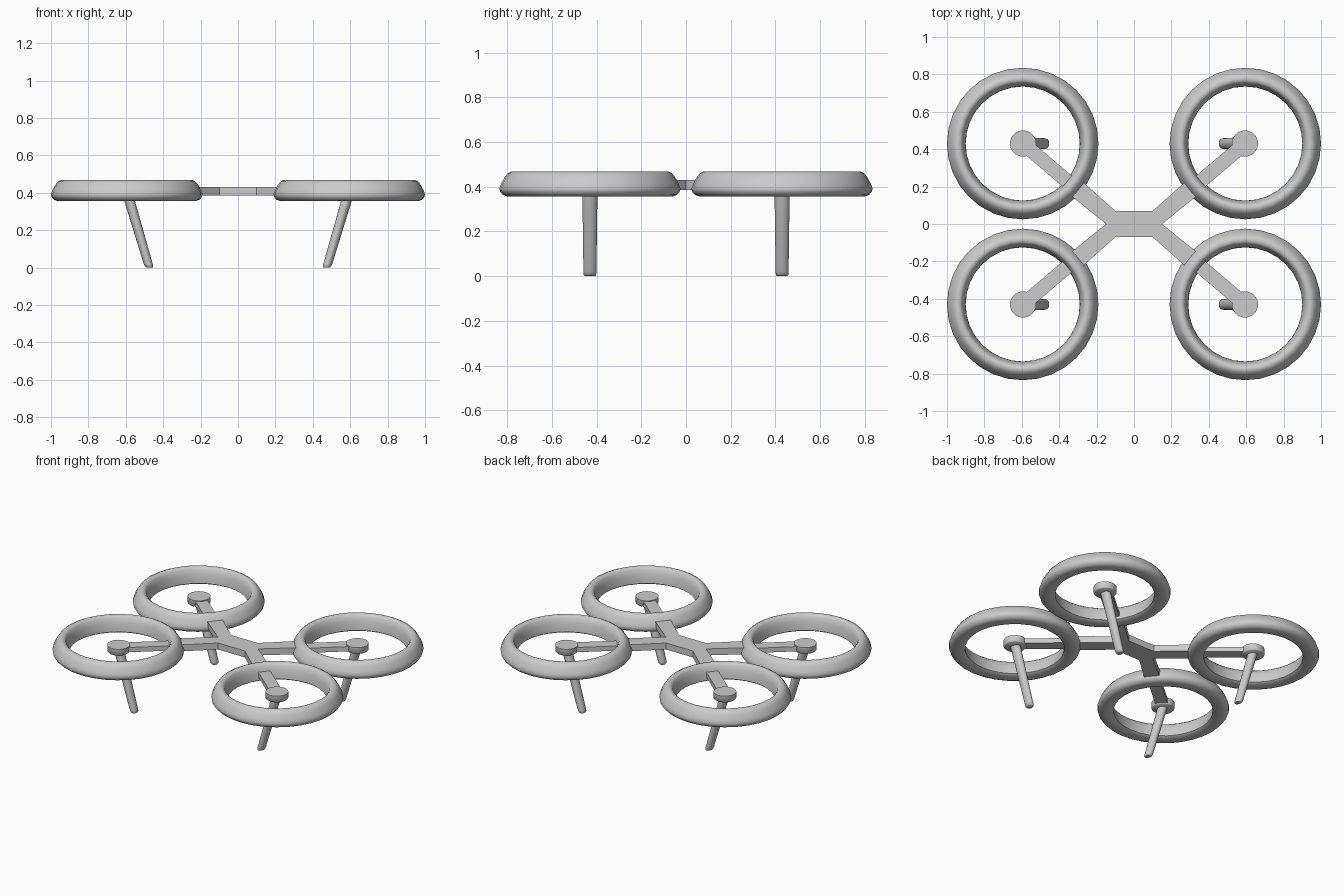
import bpy, bmesh, math
from mathutils import Vector

if "Cube" in bpy.data.objects:
    bpy.data.objects.remove(bpy.data.objects["Cube"])

grey = bpy.data.materials.new("light grey")
grey.diffuse_color = (0.6, 0.6, 0.6, 1)
grey.use_nodes = True
grey.node_tree.nodes["Principled BSDF"].inputs["Base Color"].default_value = grey.diffuse_color
HUB = Vector((0.593, 0.43))


def make(name, bm, angle=None):
    bmesh.ops.recalc_face_normals(bm, faces=bm.faces)
    mesh = bpy.data.meshes.new(name)
    bm.to_mesh(mesh)
    bm.free()
    mesh.materials.append(grey)
    ob = bpy.data.objects.new(name, mesh)
    bpy.context.collection.objects.link(ob)
    if angle:
        bpy.ops.object.select_all(action='DESELECT')
        ob.select_set(True)
        bpy.context.view_layer.objects.active = ob
        bpy.ops.object.shade_smooth_by_angle(angle=math.radians(angle))
    return ob


def loft(bm, rings, closed=False):
    """Skin a list of point loops; cap the ends or join them up."""
    loops = [[bm.verts.new(p) for p in r] for r in rings]
    n = len(loops[0])
    pairs = list(zip(loops, loops[1:])) + ([(loops[-1], loops[0])] if closed else [])
    for a, b in pairs:
        for i in range(n):
            j = (i + 1) % n
            bm.faces.new((a[i], a[j], b[j], b[i]))
    if not closed:
        bm.faces.new(loops[0])
        bm.faces.new(loops[-1])


def ellipse(cx, cy, z, rx, ry, n):
    return [(cx + rx * math.cos(2 * math.pi * i / n),
             cy + ry * math.sin(2 * math.pi * i / n), z) for i in range(n)]


def prism(bm, outline, z0, z1):
    loft(bm, [[(x, y, z) for x, y in outline] for z in (z0, z1)])


# Cross-section of the rotor guard: radius, height
GUARD = [(0.305, 0.368), (0.320, 0.358), (0.372, 0.357), (0.390, 0.364),
         (0.402, 0.378), (0.405, 0.392), (0.398, 0.412), (0.382, 0.442),
         (0.368, 0.460), (0.352, 0.468), (0.335, 0.466), (0.324, 0.455),
         (0.314, 0.425), (0.307, 0.390)]

for sx, side in ((-1, "left"), (1, "right")):
    for sy, end in ((-1, "front"), (1, "back")):
        tag = f"{end}_{side}"
        hx, hy = sx * HUB.x, sy * HUB.y

        # Rotor guard ring
        bm = bmesh.new()
        loft(bm, [ellipse(sx * 0.595, hy, z, r, r, 32) for r, z in GUARD], closed=True)
        make("rotor_guard_" + tag, bm, 40)

        # Motor hub disc
        bm = bmesh.new()
        loft(bm, [ellipse(hx, hy, z, r, r, 32)
                  for r, z in ((0.064, 0.380), (0.070, 0.386), (0.070, 0.425))])
        make("hub_" + tag, bm, 50)

        # Slim outer arm
        d = Vector((sx * 0.765, sy * 0.644))
        w = Vector((-d.y, d.x)) * 0.038
        a, b = Vector((sx * 0.27, sy * 0.155)), Vector((hx, hy))
        bm = bmesh.new()
        prism(bm, [a - w, b - w, b + w, a + w], 0.388, 0.420)
        make("outer_arm_" + tag, bm)

        # Leg leaning inward, with a rounded foot
        bm = bmesh.new()
        loft(bm, [ellipse(sx * x, hy, z, rx, ry, 16) for x, z, rx, ry in (
            (0.472, 0.000, 0.015, 0.022), (0.475, 0.006, 0.022, 0.028),
            (0.480, 0.020, 0.024, 0.029), (0.588, 0.385, 0.029, 0.034))])
        make("leg_" + tag, bm, 50)

# Central body: one X-shaped plate with four wide inner arms
quarter = [(0.15, 0.0), (0.335, 0.150), (0.270, 0.222), (0.10, 0.07)]
outline = quarter[:]
outline += [(-x, y) for x, y in reversed(quarter)]
outline += [(-x, -y) for x, y in quarter[1:]]
outline += [(x, -y) for x, y in reversed(quarter[1:])]
bm = bmesh.new()
prism(bm, outline, 0.386, 0.430)
make("body_frame", bm)
